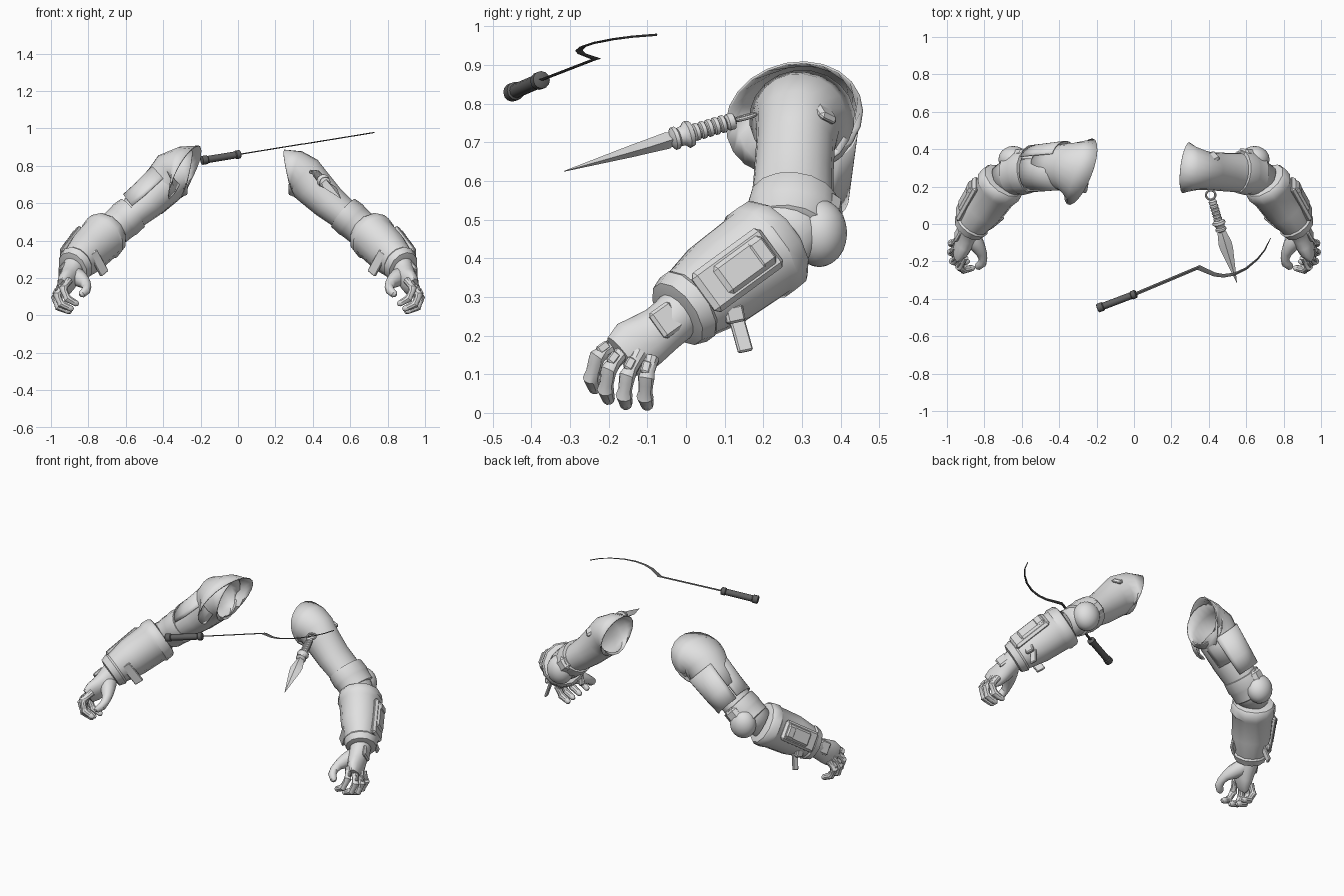
import bpy, bmesh, math
from mathutils import Vector, Matrix

cube = bpy.data.objects.get("Cube")
if cube:
    bpy.data.objects.remove(cube, do_unlink=True)


def material(name, value):
    m = bpy.data.materials.new(name)
    m.use_nodes = True
    col = (value, value, value, 1)
    m.diffuse_color = col
    m.node_tree.nodes["Principled BSDF"].inputs["Base Color"].default_value = col
    return m


LIGHT = material("light grey", 0.75)
DARK = material("dark grey", 0.12)
parts = []


def finish(name, bm, mat=LIGHT, mirror=False, solid=0):
    bmesh.ops.recalc_face_normals(bm, faces=bm.faces)
    me = bpy.data.meshes.new(name)
    bm.to_mesh(me)
    bm.free()
    me.materials.append(mat)
    ob = bpy.data.objects.new(name, me)
    bpy.context.collection.objects.link(ob)
    if solid:
        s = ob.modifiers.new("thickness", 'SOLIDIFY')
        s.thickness = solid
    if mirror:
        ob.modifiers.new("other side", 'MIRROR')
    parts.append(ob)
    return ob


def frame(t, ref):
    t = t.normalized()
    u = Vector(ref)
    u = (u - t * u.dot(t)).normalized()
    return t, u, t.cross(u)


def loft(name, secs, ref, n=16, arc=None, caps=True, phase=0, lean=0, **kw):
    """Skin elliptical sections (x, y, z, height, width); lean tips the first one."""
    bm = bmesh.new()
    pts = [Vector(s[:3]) for s in secs]
    rings = []
    for i, s in enumerate(secs):
        t = pts[min(i + 1, len(pts) - 1)] - pts[max(i - 1, 0)]
        t, u, v = frame(t, ref)
        u = u * s[3] - t * (lean if i == 0 else 0)
        if arc:
            angles = [math.radians(arc[0] + (arc[1] - arc[0]) * k / n) for k in range(n + 1)]
        else:
            angles = [2 * math.pi * (k + phase) / n for k in range(n)]
        rings.append([bm.verts.new(pts[i] + u * math.cos(a) + v * s[4] * math.sin(a))
                      for a in angles])
    m = len(rings[0])
    for a, b in zip(rings, rings[1:]):
        for k in range(m - 1 if arc else m):
            j = (k + 1) % m
            bm.faces.new((a[k], a[j], b[j], b[k]))
    if caps and not arc:
        bm.faces.new(rings[0])
        bm.faces.new(rings[-1])
    return finish(name, bm, **kw)


def along(p, q, profile):
    """Sections on a straight line from (fraction, height, width)."""
    p, q = Vector(p), Vector(q)
    return [(*p.lerp(q, f), a, b) for f, a, b in profile]


def box(name, centre, axis, normal, size, bevel=0.01, **kw):
    bm = bmesh.new()
    bmesh.ops.create_cube(bm, size=1)
    bmesh.ops.scale(bm, vec=size, verts=bm.verts)
    bmesh.ops.bevel(bm, geom=bm.edges[:], offset=bevel, segments=1, affect='EDGES')
    t, u, v = frame(Vector(axis), normal)
    rot = Matrix((t, v, u)).transposed().to_4x4()
    bmesh.ops.transform(bm, matrix=Matrix.Translation(centre) @ rot, verts=bm.verts)
    return finish(name, bm, **kw)


def ball(name, centre, radii, **kw):
    bm = bmesh.new()
    bmesh.ops.create_icosphere(bm, subdivisions=3, radius=1)
    bmesh.ops.scale(bm, vec=radii, verts=bm.verts)
    bmesh.ops.translate(bm, vec=centre, verts=bm.verts)
    return finish(name, bm, **kw)


UP = (0.69, 0, 0.72)
OUT = (1, 0, 0)

# Upper arms, open at the shoulder
loft("upper_arm", [(.278, .30, .762, .125, .138), (.31, .295, .762, .12, .122),
                   (.352, .29, .742, .116, .108), (.40, .283, .69, .108, .102),
                   (.48, .278, .61, .096, .103), (.56, .275, .545, .086, .106),
                   (.64, .27, .48, .085, .10), (.70, .23, .44, .085, .09)],
     UP, n=20, caps=False, lean=.03, mirror=True, solid=.006)
loft("elbow_cuff", along((.56, .28, .55), (.66, .265, .465),
                         [(0, .085, .10), (.02, .098, .116), (.45, .102, .12),
                          (.55, .098, .115), (1, .095, .112), (1.05, .08, .09)]),
     UP, n=16, mirror=True)
ball("elbow_pad", (.645, .345, .465), (.08, .072, .088), mirror=True)
box("elbow_strap", (.605, .37, .515), (.7, -.1, -.7), (0, 1, .1), (.10, .09, .06), .02, mirror=True)
box("shoulder_tab", (.415, .355, .78), (.6, .3, -.5), (.4, .6, .5), (.08, .06, .025), mirror=True)

# Forearm armour
ELBOW, WRIST = (.70, .23, .44), (.89, -.03, .25)
loft("bracer", along(ELBOW, WRIST,
                     [(-.03, .085, .09), (-.01, .116, .122), (.03, .126, .132), (.14, .13, .134),
                      (.18, .12, .127), (.55, .113, .122), (.84, .092, .10),
                      (.87, .10, .106), (.97, .088, .094), (.985, .06, .07)]),
     OUT, n=12, phase=.5, mirror=True)
AXIS = Vector(WRIST) - Vector(ELBOW)
_, OUTWARD, _ = frame(AXIS, OUT)
MID = Vector(ELBOW).lerp(Vector(WRIST), .54)
SLOPE = AXIS - OUTWARD * .04
box("bracer_plate", MID + OUTWARD * .105, SLOPE, OUTWARD, (.24, .125, .03), .013, mirror=True)
box("bracer_raised_plate", MID + OUTWARD * .118 - AXIS * .05, SLOPE, OUTWARD,
    (.17, .09, .03), .012, mirror=True)
box("bracer_block", MID + OUTWARD * .128 - AXIS * .2, SLOPE, OUTWARD,
    (.05, .075, .03), .008, mirror=True)

# Hanging straps under the forearm
box("inner_strap", (.745, 0, .28), (-.06, .05, -.11), (-.5, -1, .1), (.14, .055, .016), .004, mirror=True)
box("outer_buckle", (.885, .125, .255), (0, .02, -.09), (1, .3, 0), (.045, .05, .025), .006, mirror=True)
box("outer_strap", (.868, .14, .21), (.02, .025, -.09), (1, .3, 0), (.11, .04, .014), .004, mirror=True)

# Gloved hands
loft("palm", [(.875, -.01, .265, .06, .066), (.885, -.035, .24, .06, .064),
              (.895, -.065, .215, .056, .064), (.908, -.10, .19, .05, .07),
              (.925, -.135, .168, .044, .075), (.943, -.165, .145, .026, .062)],
     OUT, n=16, mirror=True)
loft("thumb", [(.885, -.03, .225, .04, .045), (.86, -.08, .205, .048, .048),
               (.835, -.12, .188, .042, .04), (.815, -.155, .17, .029, .029),
               (.808, -.185, .152, .024, .024), (.812, -.21, .133, .024, .024),
               (.835, -.228, .113, .02, .02), (.845, -.232, .107, .01, .01)],
     (.3, .5, 1), n=12, mirror=True)
box("hand_plate", (.94, -.05, .24), (.4, -.7, -.5), OUTWARD, (.07, .08, .02), .008, mirror=True)
FINGERS = {
    "index_finger": [(.905, -.175, .185), (.935, -.23, .145), (.912, -.245, .09), (.862, -.235, .062)],
    "middle_finger": [(.932, -.155, .17), (.968, -.20, .11), (.945, -.208, .06), (.89, -.20, .035)],
    "ring_finger": [(.948, -.12, .155), (.978, -.152, .095), (.96, -.16, .045), (.905, -.155, .022)],
    "little_finger": [(.945, -.09, .14), (.975, -.103, .09), (.95, -.106, .042), (.90, -.10, .02)],
}
for name, joints in FINGERS.items():
    J = [Vector(p) for p in joints]
    path = []
    for a, b in zip(J, J[1:]):
        path += [(a, .022), (a.lerp(b, .3), .0195), (a.lerp(b, .7), .018)]
    end = J[-1] - J[-2]
    path += [(J[-1], .016), (J[-1] + end.normalized() * .010, .008)]
    loft(name, [(*p, r, r) for p, r in path], (.2, 1, .1), n=10, mirror=True)
    box(name + "_knuckle_plate", J[0].lerp(J[1], .6) + Vector((.014, -.006, .008)),
        J[1] - J[0], OUT, (.035, .024, .012), .004, mirror=True)

# Flared sleeve on the right shoulder only, with a tail over the back of the arm
BACK_UP = (-.69, 0, .72)
loft("flared_sleeve", [(-.285, .28, .762, .147, .197), (-.31, .29, .768, .133, .165),
                       (-.35, .30, .76, .122, .135), (-.40, .305, .695, .115, .118),
                       (-.48, .30, .62, .107, .114)],
     BACK_UP, n=20, arc=(-125, 195), lean=.03, solid=.006)
loft("sleeve_tail", [(-.365, .31, .73, .122, .135), (-.48, .305, .62, .112, .125),
                     (-.545, .30, .56, .102, .122)],
     BACK_UP, n=10, arc=(30, 150), solid=.006)
loft("sleeve_front_plate", [(-.38, .285, .71, .12, .11), (-.48, .285, .62, .111, .112),
                            (-.55, .285, .565, .105, .112)],
     BACK_UP, n=10, arc=(-75, 35), solid=.008)

# Dagger
RING, TIP = Vector((.41, .155, .765)), Vector((.55, -.315, .625))
Z = (0, 0, 1)
grip = [(.06, .012), (.07, .022), (.10, .022), (.11, .015)]
for k in range(5):
    f = .115 + k * .036
    grip += [(f, .018), (f + .005, .023), (f + .024, .023), (f + .03, .018)]
loft("dagger_grip", along(RING, TIP, [(f, r, r) for f, r in grip]), Z, n=12)
loft("dagger_guard", along(RING, TIP, [(f, r, r) for f, r in
                                       [(.29, .018), (.30, .033), (.325, .036), (.345, .026), (.37, .024),
                                        (.38, .03), (.40, .03), (.42, .014)]]), Z, n=12)
loft("dagger_blade", along(RING, TIP, [(.38, .012, .014), (.43, .022, .024), (.55, .018, .036),
                                       (.62, .016, .034), (1, .001, .001)]), Z, n=4)
_, ring_up, _ = frame(TIP - RING, Z)
bpy.ops.mesh.primitive_torus_add(major_radius=.025, minor_radius=.006, major_segments=24,
                                 minor_segments=8, location=RING,
                                 rotation=ring_up.to_track_quat('Z', 'Y').to_euler())
ring = bpy.context.object
ring.name = "dagger_ring"
ring.data.materials.append(LIGHT)
parts.append(ring)

# Hooked sickle: handle, flat rod and curved blade in one tilted plane
START, END, BEND = (-.195, -.451, .828), (.013, -.372, .862), (.35, -.23, .917)
TILT = (-.16, 0, 1)
loft("sickle_handle", along(START, END, [(f, r, r) for f, r in
                                         [(0, .02), (.01, .024), (.14, .024), (.16, .019), (.86, .019),
                                          (.88, .023), (.98, .023), (1, .016)]]),
     Z, n=12, mat=DARK)
loft("sickle_rod", along(END, BEND, [(-.02, .003, .009), (1, .003, .009)]), TILT, n=4, mat=DARK)
curve = [(.345, -.232), (.385, -.25), (.43, -.27), (.48, -.277), (.54, -.267),
         (.60, -.238), (.66, -.188), (.70, -.138), (.73, -.075)]
loft("sickle_blade", [(x, y, .916 + (x - .35) * .163, .003, .014 - .0015 * i)
                      for i, (x, y) in enumerate(curve)], TILT, n=4, mat=DARK)

# Smooth shading with crisp armour edges
bpy.ops.object.select_all(action='DESELECT')
for ob in parts:
    ob.select_set(True)
bpy.context.view_layer.objects.active = parts[0]
bpy.ops.object.shade_smooth_by_angle(angle=math.radians(35))
